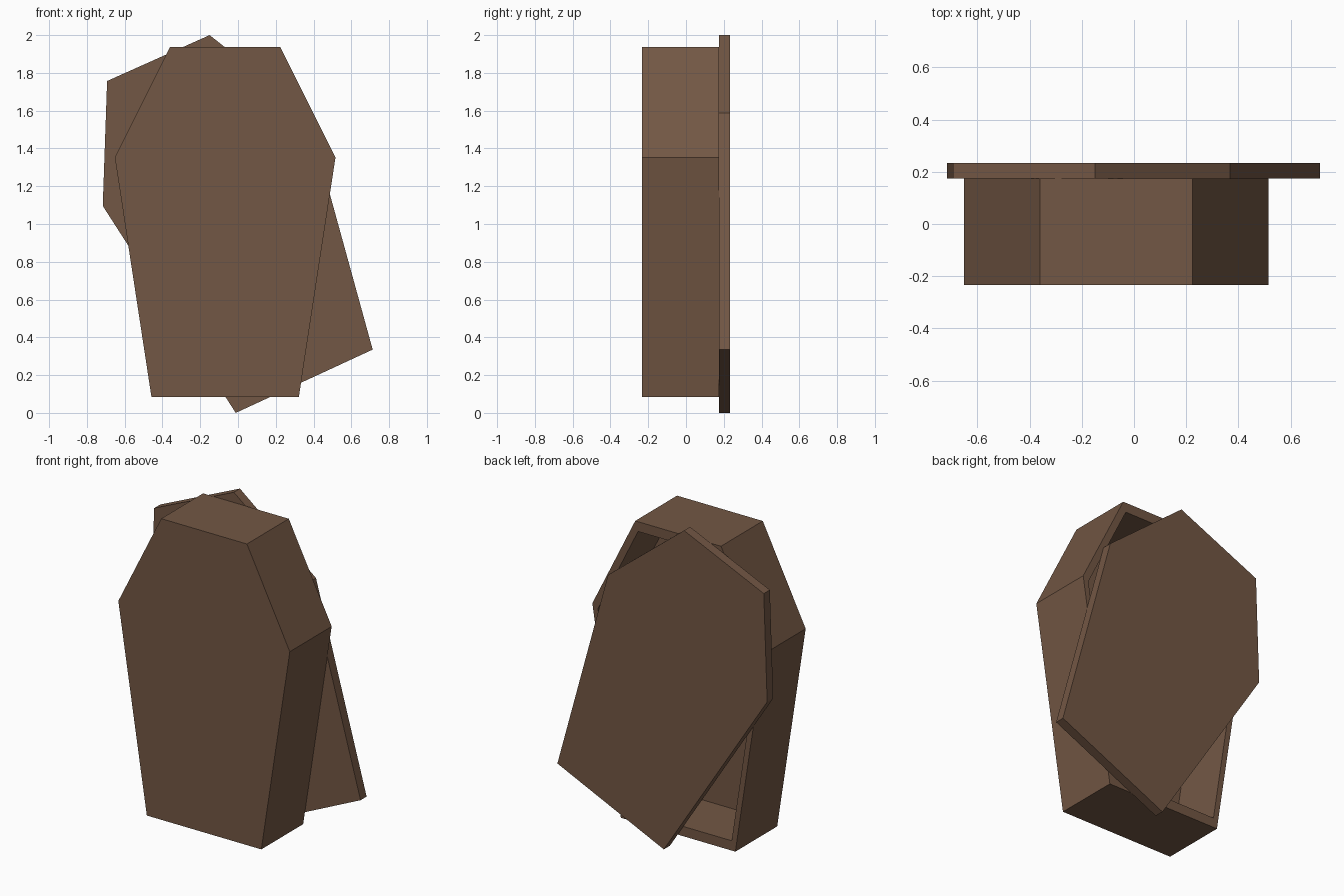
import bpy, bmesh

if "Cube" in bpy.data.objects:
    bpy.data.objects.remove(bpy.data.objects["Cube"])

wood = bpy.data.materials.new("brown wood")
wood.diffuse_color = (0.17, 0.095, 0.058, 1)
wood.use_nodes = True
wood.node_tree.nodes["Principled BSDF"].inputs["Base Color"].default_value = wood.diffuse_color


def prism(name, outline, y0, y1, inner=None, floor=0.0):
    """Extrude an x-z outline from y0 to y1; optionally hollow it from the y1 side."""
    bm = bmesh.new()

    def ring(pts, y):
        return [bm.verts.new((x, y, z)) for x, z in pts]

    def bridge(a, b):
        for i in range(len(a)):
            j = (i + 1) % len(a)
            bm.faces.new((a[i], a[j], b[j], b[i]))

    front, back = ring(outline, y0), ring(outline, y1)
    bm.faces.new(front)
    bridge(front, back)
    if inner:
        rim, base = ring(inner, y1), ring(inner, y0 + floor)
        bridge(back, rim)
        bridge(rim, base)
        bm.faces.new(base)
    else:
        bm.faces.new(back)
    bmesh.ops.recalc_face_normals(bm, faces=bm.faces)
    mesh = bpy.data.meshes.new(name)
    bm.to_mesh(mesh)
    bm.free()
    mesh.materials.append(wood)
    obj = bpy.data.objects.new(name, mesh)
    bpy.context.collection.objects.link(obj)
    return obj


# Hollow coffin box, open at the back; cavity is a scaled copy of the outline
cx, cz, s = -0.068, 1.01, 0.935
half = [(0.292, 1.937), (0.584, 1.352), (0.39, 0.083)]
box = [(cx + w, z) for w, z in half] + [(cx - w, z) for w, z in reversed(half)]
cavity = [(cx + (x - cx) * s, cz + (z - cz) * s) for x, z in box]
prism("coffin_box", box, -0.233, 0.174, cavity, 0.058)

# Solid lid, slightly larger and twisted askew
lid = [(-0.15, 2.0), (0.368, 1.588), (0.713, 0.335),
       (-0.012, 0.0), (-0.716, 1.096), (-0.693, 1.757)]
prism("coffin_lid", lid, 0.174, 0.233)
